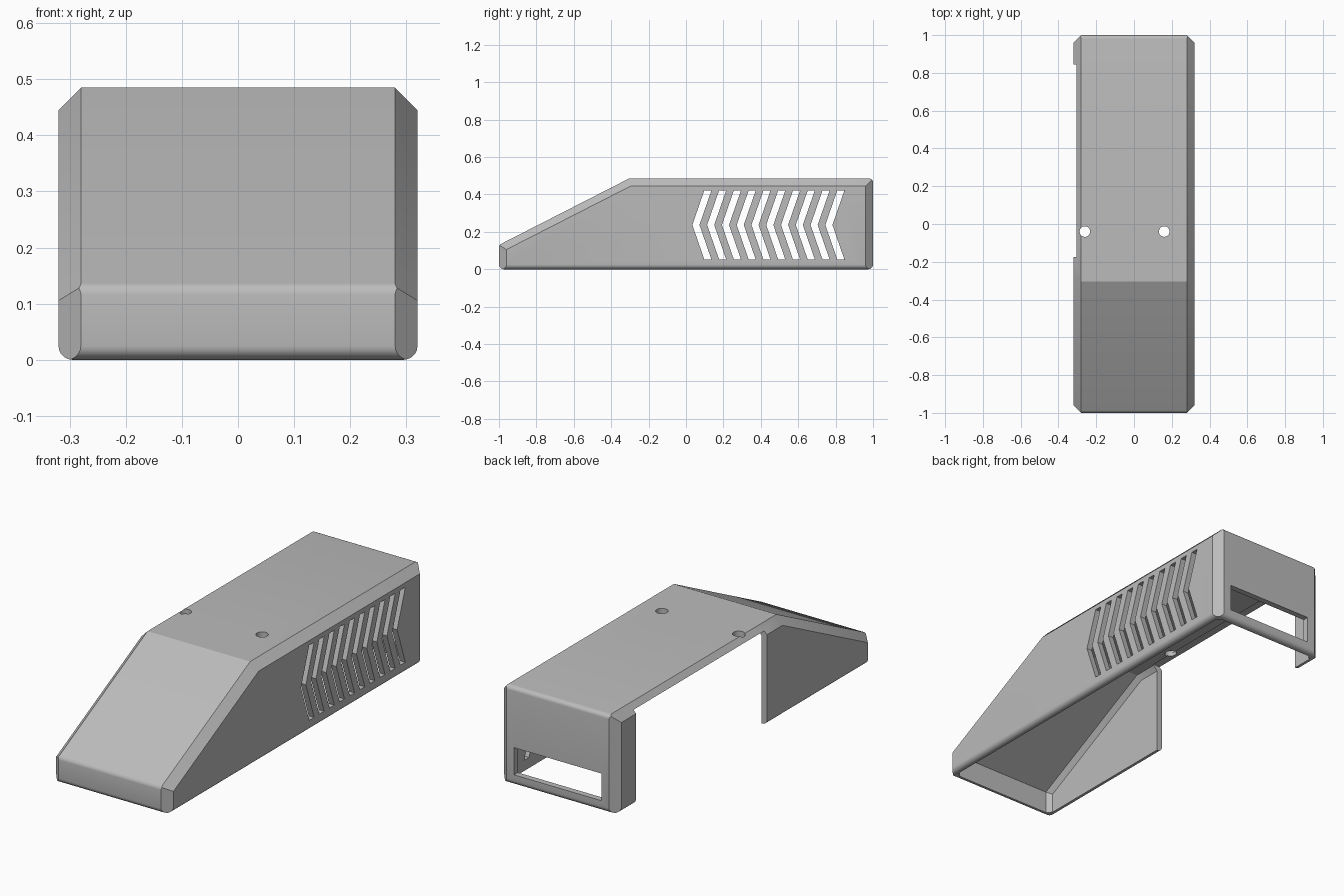
import bpy, bmesh, math
from mathutils import Vector

cube = bpy.data.objects.get("Cube")
if cube:
    bpy.data.objects.remove(cube, do_unlink=True)

HALF, HEIGHT, CHAMFER, WALL = 0.32, 0.485, 0.04, 0.03
NOSE, RIDGE = 0.13, -0.305          # nose height, y where the slope meets the roof

grey = bpy.data.materials.new("plain grey")
grey.use_nodes = True
colour = (0.5, 0.5, 0.5, 1)
grey.diffuse_color = colour
grey.node_tree.nodes["Principled BSDF"].inputs["Base Color"].default_value = colour


def finish(name, bm):
    bmesh.ops.recalc_face_normals(bm, faces=bm.faces[:])
    mesh = bpy.data.meshes.new(name)
    bm.to_mesh(mesh)
    bm.free()
    ob = bpy.data.objects.new(name, mesh)
    bpy.context.collection.objects.link(ob)
    mesh.materials.append(grey)
    return ob


def prism(points, depth):
    """Closed solid from a loop of points pushed along depth."""
    bm = bmesh.new()
    face = bm.faces.new([bm.verts.new(p) for p in points])
    new = bmesh.ops.extrude_face_region(bm, geom=[face])["geom"]
    bmesh.ops.translate(bm, vec=depth, verts=[g for g in new if isinstance(g, bmesh.types.BMVert)])
    bmesh.ops.recalc_face_normals(bm, faces=bm.faces[:])
    return bm


def box(name, lo, hi):
    loop = [(lo[0], lo[1], lo[2]), (lo[0], hi[1], lo[2]), (lo[0], hi[1], hi[2]), (lo[0], lo[1], hi[2])]
    return finish(name, prism(loop, (hi[0] - lo[0], 0, 0)))


def round_edges(bm, test, offset):
    edges = [e for e in bm.edges if test(*[v.co for v in e.verts])]
    bmesh.ops.bevel(bm, geom=edges, offset=offset, segments=5, profile=0.5, affect="EDGES")


def body(name, inset, floor, rounded):
    """Wedge-nosed body with chamfered sides, shrunk by inset."""
    slope = Vector((0, RIDGE + 1, HEIGHT - NOSE)).normalized()
    up = Vector((0, -slope.z, slope.y))
    rise = slope.z / slope.y
    nose_z = NOSE + rise * inset - inset / slope.y
    top = HEIGHT - inset
    ridge_y = -1 + inset + (top - nose_z) / rise
    end, half = 1 - inset, HALF - inset
    profile = [(-end, floor), (-end, nose_z), (ridge_y, top), (end, top), (end, floor)]
    bm = prism([(-half, y, z) for y, z in profile], (2 * half, 0, 0))
    if rounded:
        round_edges(bm, lambda a, b: max(a.z, b.z) < floor + 1e-4, 0.025)
        round_edges(bm, lambda a, b: a.y < -0.999 and b.y < -0.999 and min(a.z, b.z) > NOSE - 1e-4, 0.014)
        round_edges(bm, lambda a, b: min(a.y, b.y) > 0.999 and min(a.z, b.z) > top - 1e-4, 0.02)
    # Chamfer along nose, slope, roof and tail on both sides
    for side in (-1, 1):
        for y, z, n in ((-1, 0, Vector((0, -1, 0))), (-1, NOSE, up),
                        (0, HEIGHT, Vector((0, 0, 1))), (1, 0, Vector((0, 1, 0)))):
            normal = (n + Vector((side, 0, 0))).normalized()
            point = Vector((side * (HALF - CHAMFER), y, z)) - normal * inset
            cut = bmesh.ops.bisect_plane(bm, geom=bm.verts[:] + bm.edges[:] + bm.faces[:], dist=1e-6,
                                         plane_co=point, plane_no=normal, clear_outer=True)
            rim = [e for e in bm.edges if e.is_boundary]
            bmesh.ops.holes_fill(bm, edges=rim, sides=0)
    bmesh.ops.remove_doubles(bm, verts=bm.verts[:], dist=1e-5)
    return finish(name, bm)


cover = body("cover_shell", 0, 0, True)
cutters = [body("cavity", WALL, -0.1, False),
           box("side_opening", (-0.4, -0.175, -0.2), (-0.262, 0.845, 0.46)),
           box("rear_window", (-0.238, 0.9, 0.053), (0.238, 1.1, 0.187))]

# Row of chevron vents in the left wall
for i in range(10):
    y = 0.034 + i * 0.079
    chevron = [(y, 0.237), (y + 0.064, 0.422), (y + 0.102, 0.422),
               (y + 0.038, 0.237), (y + 0.102, 0.052), (y + 0.064, 0.052)]
    cutters.append(finish("vent", prism([(0.25, a, b) for a, b in chevron], (0.2, 0, 0))))

# Screw holes in the roof
for x in (-0.26, 0.16):
    ring = [(x + 0.028 * math.cos(k * math.tau / 32), -0.04 + 0.028 * math.sin(k * math.tau / 32), 0.4)
            for k in range(32)]
    cutters.append(finish("screw_hole", prism(ring, (0, 0, 0.2))))

bpy.context.view_layer.objects.active = cover
for cutter in cutters:
    mod = cover.modifiers.new("cut", "BOOLEAN")
    mod.operation, mod.solver, mod.object = "DIFFERENCE", "EXACT", cutter
    bpy.ops.object.modifier_apply(modifier=mod.name)
    bpy.data.objects.remove(cutter, do_unlink=True)

for ob in bpy.context.selected_objects:
    ob.select_set(False)
cover.select_set(True)
bpy.ops.object.shade_smooth_by_angle(angle=math.radians(25))
